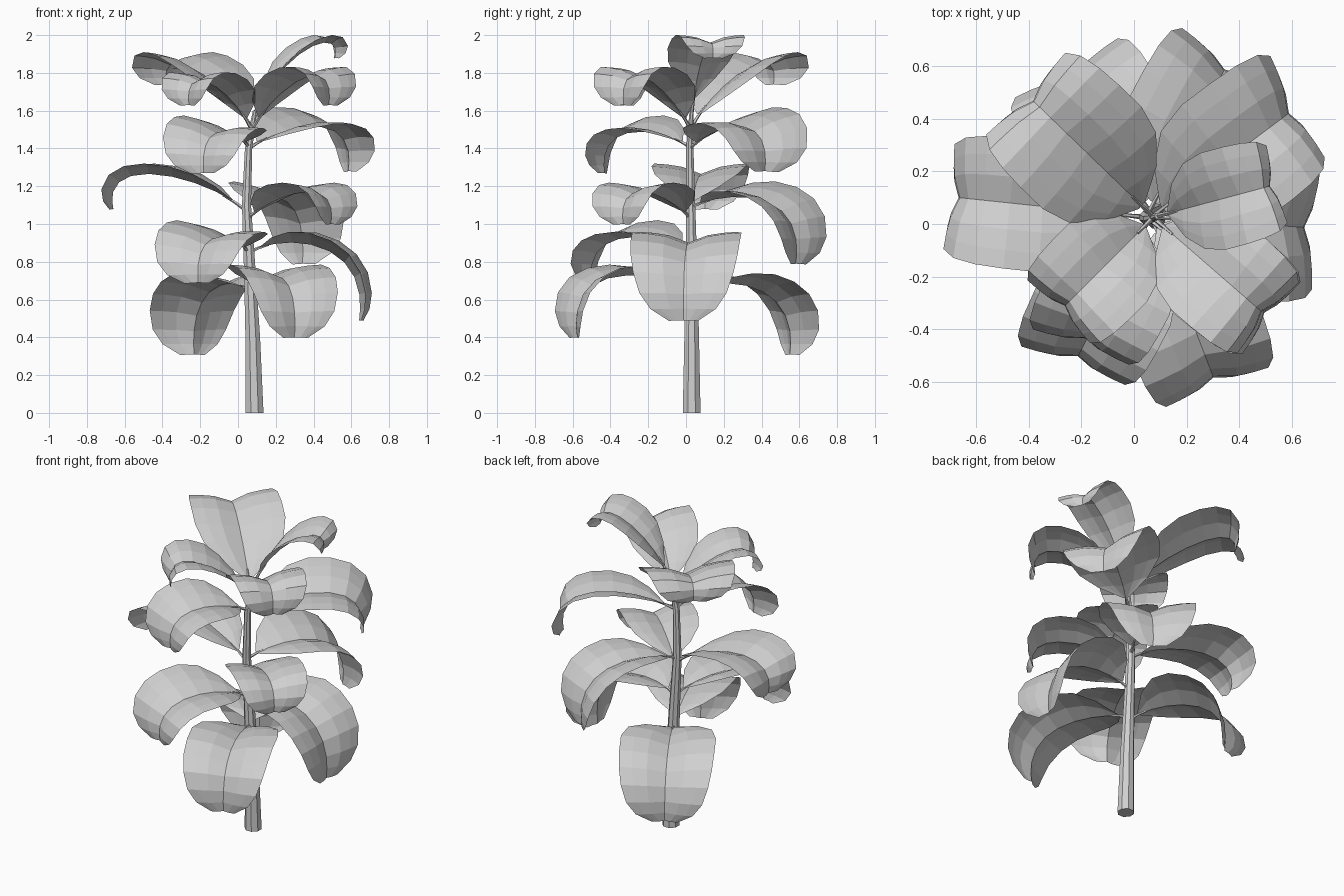
import bpy, bmesh, math
from mathutils import Vector

cube = bpy.data.objects.get("Cube")
if cube:
    bpy.data.objects.remove(cube)


def make_material(name, rgb):
    m = bpy.data.materials.new(name)
    m.use_nodes = True
    m.diffuse_color = (*rgb, 1)
    m.node_tree.nodes["Principled BSDF"].inputs["Base Color"].default_value = (*rgb, 1)
    return m


GREY = make_material("pale grey", (0.63, 0.63, 0.63))


def finish(bm, name):
    me = bpy.data.meshes.new(name)
    bm.to_mesh(me)
    bm.free()
    me.materials.append(GREY)
    ob = bpy.data.objects.new(name, me)
    bpy.context.collection.objects.link(ob)
    return ob


def bridge(bm, rows, closed):
    for a, b in zip(rows, rows[1:]):
        n = len(a)
        for i in range(n if closed else n - 1):
            j = (i + 1) % n
            bm.faces.new((a[i], a[j], b[j], b[i]))


def tube(bm, points, radii, sides):
    """Sweep a polygon along a path and cap both ends."""
    rings = []
    for i, p in enumerate(points):
        d = points[min(i + 1, len(points) - 1)] - points[max(i - 1, 0)]
        q = Vector((0, 0, 1)).rotation_difference(d)
        ring = []
        for k in range(sides):
            a = math.tau * (k + 0.5) / sides
            ring.append(bm.verts.new(p + q @ Vector((math.cos(a), math.sin(a), 0)) * radii[i]))
        rings.append(ring)
    bridge(bm, rings, True)
    bm.faces.new(rings[0][::-1])
    bm.faces.new(rings[-1])


# Trunk: gently bent and tapering (x, y, z, radius)
TRUNK = [(.088, .03, 0, .051), (.078, .03, .4, .042), (.064, .03, .72, .034),
         (.045, .025, 1.1, .026), (.056, .02, 1.4, .021), (.09, .03, 1.6, .012)]
bm = bmesh.new()
tube(bm, [Vector(p[:3]) for p in TRUNK], [p[3] for p in TRUNK], 8)
trunk = finish(bm, "trunk")
for v in trunk.data.vertices[:8]:
    v.co.z = 0


def trunk_at(z):
    for a, b in zip(TRUNK, TRUNK[1:]):
        if z <= b[2]:
            return Vector(a[:3]).lerp(Vector(b[:3]), (z - a[2]) / (b[2] - a[2]))


# Blade outline: path position and half width, from stalk to blunt tip
OUTLINE = [(.09, .06), (.19, .55), (.3, .88), (.42, 1), (.55, 1), (.67, .98),
           (.78, .92), (.88, .8), (.95, .6), (1, .27)]
# Blade section: a valley at the midrib, a crease on each side, flatter edges
SECTION = [(-1, .22), (-.72, .2), (-.4, .15), (0, 0), (.4, .15), (.72, .2), (1, .22)]


def leaf(name, azimuth, reach, z0, z1, z2, z3, width, roll=0):
    a = math.radians(azimuth)
    out = Vector((math.cos(a), math.sin(a), 0))
    side = Vector((-out.y, out.x, 0))
    up = Vector((0, 0, 1))
    base = trunk_at(z0)
    base.z = 0
    ctrl = [base + out * reach * r + up * z
            for r, z in ((0, z0), (.35, z1), (1.1, z2), (1, z3))]

    def curve(t):
        s = 1 - t
        return (ctrl[0] * s**3 + ctrl[1] * 3 * s * s * t
                + ctrl[2] * 3 * s * t * t + ctrl[3] * t**3)

    bm = bmesh.new()
    # Stalk
    tube(bm, [curve(t) for t in (0, .08, .15)], [.011, .008, .005], 5)
    # Blade
    rows = []
    for t, f in OUTLINE:
        p = curve(t)
        d = (curve(t + .01) - curve(t - .01)).normalized()
        normal = d.cross(side).normalized()
        rows.append([bm.verts.new(p + (side * s + normal * (lift + roll * s)) * width * f)
                     for s, lift in SECTION])
    bridge(bm, rows, False)
    finish(bm, name)


# Leaves from bottom to top: azimuth, reach, four path heights, half width, roll
LEAVES = [
    ("low_back_leaf", 120, .6, .64, .74, .69, .31, .28),
    ("low_front_leaf", -69, .65, .66, .75, .82, .40, .26),
    ("low_left_leaf", -4, .585, .85, .96, .92, .49, .29),
    ("low_right_leaf", -117, .59, .85, .97, .99, .69, .26, -.12),
    ("middle_back_leaf", 62, .63, 1.09, 1.18, 1.2, .79, .27, .1),
    ("middle_front_leaf", -39, .57, 1.03, 1.16, 1.28, 1.0, .22),
    ("middle_right_leaf", 174, .71, 1.07, 1.27, 1.38, 1.08, .25),
    ("upper_left_leaf", 37, .66, 1.4, 1.53, 1.62, 1.28, .27, .16),
    ("upper_front_leaf", -118, .51, 1.41, 1.51, 1.56, 1.27, .24, -.14),
    ("top_front_right_leaf", -135, .47, 1.5, 1.73, 1.88, 1.63, .21),
    ("top_front_left_leaf", -41, .54, 1.5, 1.75, 1.93, 1.63, .22),
    ("top_back_leaf", 136, .63, 1.51, 1.78, 1.99, 1.74, .27),
    ("top_left_leaf", 15, .44, 1.58, 1.93, 2.06, 1.88, .19),
]
for spec in LEAVES:
    leaf(*spec)
